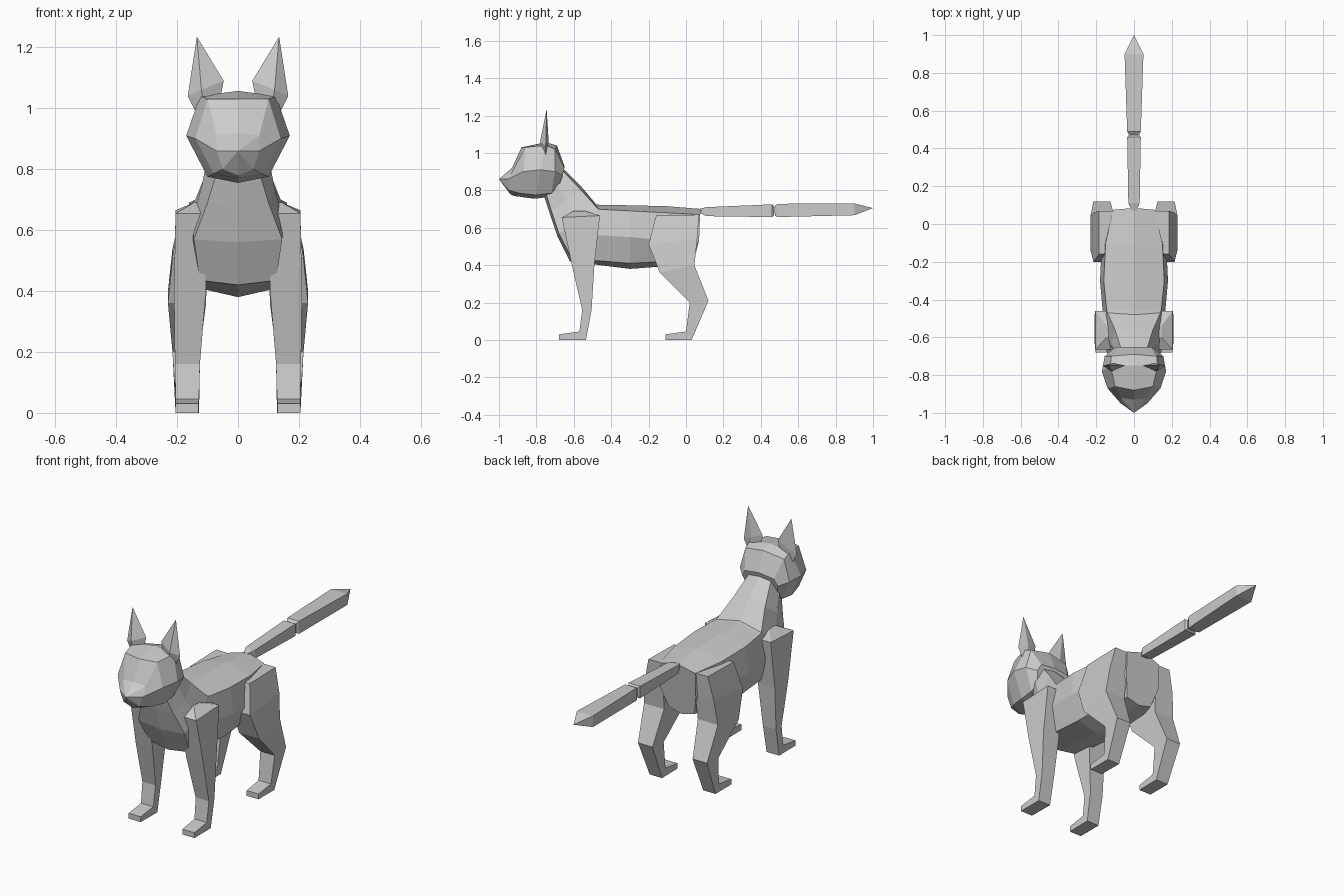
import bpy, bmesh

grey = bpy.data.materials.new("soft_grey")
grey.diffuse_color = (0.6, 0.6, 0.6, 1)


def loft(name, rings):
    """Skin a list of equal-length rings; one-point end rings become tips."""
    bm = bmesh.new()
    vs = [[bm.verts.new(p) for p in r] for r in rings]
    for a, b in zip(vs, vs[1:]):
        n = max(len(a), len(b))
        for i in range(n):
            j = (i + 1) % n
            if len(a) == 1:
                bm.faces.new((a[0], b[j], b[i]))
            elif len(b) == 1:
                bm.faces.new((a[i], a[j], b[0]))
            else:
                bm.faces.new((a[i], a[j], b[j], b[i]))
    for end in (vs[0], vs[-1]):
        if len(end) > 2:
            bm.faces.new(end)
    bmesh.ops.recalc_face_normals(bm, faces=bm.faces)
    mesh = bpy.data.meshes.new(name)
    bm.to_mesh(mesh)
    bm.free()
    mesh.materials.append(grey)
    ob = bpy.data.objects.new(name, mesh)
    bpy.context.collection.objects.link(ob)
    return ob


def flip(ring):
    return [(-x, y, z) for x, y, z in ring]


def full(half):
    """Close a half ring that starts and ends on the centre line."""
    return half + flip(half[-2:0:-1])


def pair(name, rings):
    loft(name + "_left", rings)
    loft(name + "_right", [flip(r) for r in rings])


def leg(name, rows):
    # row: front y, z, back y, z, inner x, outer x
    pair(name, [[(a, yf, zf), (b, yf, zf), (b, yb, zb), (a, yb, zb)]
                for yf, zf, yb, zb, a, b in rows])


# Neck, chest and trunk: spine, top edge, flank, belly edge, belly centre
body = [
    [(0, -.65, .91), (.07, -.655, .90), (.10, -.69, .84), (.07, -.75, .79), (0, -.76, .77)],
    [(0, -.56, .82), (.10, -.56, .80), (.12, -.64, .74), (.10, -.72, .69), (0, -.73, .68)],
    [(0, -.48, .725), (.14, -.47, .70), (.15, -.58, .63), (.145, -.68, .57), (0, -.69, .56)],
    [(0, -.46, .722), (.145, -.45, .698), (.165, -.47, .56), (.125, -.61, .435), (0, -.62, .42)],
    [(0, -.30, .72), (.16, -.30, .69), (.18, -.30, .55), (.13, -.30, .41), (0, -.30, .38)],
    [(0, -.10, .715), (.15, -.10, .68), (.17, -.10, .53), (.12, -.10, .42), (0, -.10, .395)],
    [(0, .085, .70), (.11, .075, .67), (.11, .07, .53), (.08, .04, .42), (0, .04, .40)],
]
loft("body", [full(r) for r in body])

# Head: crown, brow, cheek, jaw, chin, ending at the nose
head = [
    [(0, -.65, .93), (.09, -.65, .92), (.11, -.66, .88), (.09, -.68, .82), (0, -.70, .79)],
    [(0, -.69, 1.04), (.12, -.70, 1.02), (.155, -.70, .90), (.10, -.72, .785), (0, -.73, .765)],
    [(0, -.75, 1.057), (.125, -.75, 1.04), (.17, -.78, .91), (.10, -.80, .775), (0, -.81, .755)],
    [(0, -.88, 1.03), (.10, -.86, 1.03), (.14, -.87, .90), (.08, -.89, .785), (0, -.92, .77)],
    [(0, -.93, .92), (.07, -.92, .91), (.07, -.95, .86), (.05, -.945, .80), (0, -.94, .78)],
]
loft("head", [full(r) for r in head] + [[(0, -1.0, .86)]])

# Ears: thin diamonds rising to a point
pair("ear", [
    [(.06, -.75, 1.02), (.11, -.765, 1.0), (.14, -.75, .99), (.11, -.74, 1.0)],
    [(.047, -.75, 1.09), (.12, -.78, 1.06), (.165, -.75, 1.04), (.11, -.735, 1.07)],
    [(.135, -.745, 1.235)],
])

# Legs with paws
leg("front_leg", [
    (-.60, .69, -.54, .69, .12, .145), (-.665, .655, -.46, .665, .11, .205),
    (-.61, .40, -.49, .40, .105, .21), (-.555, .16, -.505, .16, .125, .207),
    (-.57, .045, -.535, 0, .128, .205), (-.68, .03, -.68, 0, .13, .205)])
leg("rear_leg", [
    (-.16, .665, .07, .67, .10, .185), (-.20, .51, .06, .54, .10, .215),
    (-.14, .36, .045, .40, .105, .23), (.02, .20, .12, .21, .125, .215),
    (0, .045, .03, 0, .128, .205), (-.11, .03, -.11, 0, .13, .205)])


# Tail: two square-section segments and a small joint
def square(y, w, lo, hi):
    return [(-w, y, lo), (w, y, lo), (w, y, hi), (-w, y, hi)]


loft("tail_base", [square(.07, .012, .68, .70), square(.11, .03, .662, .71),
                   square(.46, .036, .657, .725), square(.47, .028, .665, .717)])
loft("tail_joint", [square(.465, .02, .675, .71), square(.485, .02, .675, .71)])
loft("tail_end", [square(.475, .028, .665, .717), square(.49, .036, .657, .728),
                  square(.90, .05, .667, .73), [(0, 1.0, .705)]])
